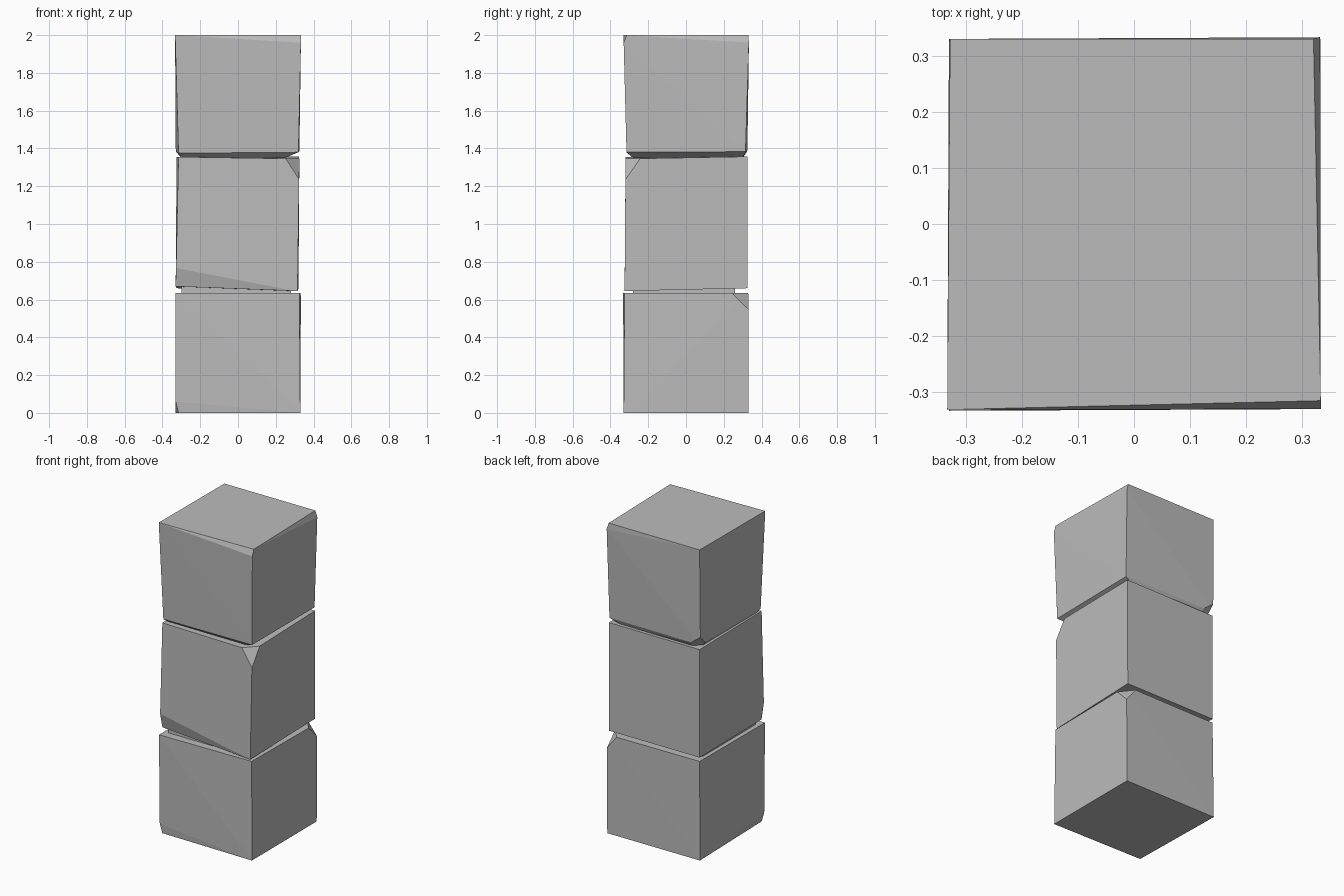
import bpy
import bmesh
from mathutils import Vector

cube = bpy.data.objects.get("Cube")
if cube:
    bpy.data.objects.remove(cube, do_unlink=True)

stone = bpy.data.materials.new("grey stone")
stone.use_nodes = True
grey = (0.5, 0.5, 0.5, 1)
stone.diffuse_color = grey
stone.node_tree.nodes["Principled BSDF"].inputs["Base Color"].default_value = grey


def ring(x0, x1, y0, y1, z):
    """Four corners of a level rectangle."""
    return [(x0, y0, z), (x1, y0, z), (x1, y1, z), (x0, y1, z)]


def block(name, points, chips=()):
    """Faceted stone from a convex hull, with corners sliced off by planes."""
    bm = bmesh.new()
    for p in points:
        bm.verts.new(p)
    hull = bmesh.ops.convex_hull(bm, input=bm.verts[:])
    loose = [v for v in bm.verts if not v.link_faces]
    bmesh.ops.delete(bm, geom=loose, context='VERTS')
    for a, b, c in chips:
        a, b, c = Vector(a), Vector(b), Vector(c)
        normal = (b - a).cross(c - a).normalized()
        # cut away the side that faces away from the stone's middle
        middle = sum((v.co for v in bm.verts), Vector()) / len(bm.verts)
        if normal.dot(middle - a) > 0:
            normal = -normal
        cut = bmesh.ops.bisect_plane(bm, geom=bm.verts[:] + bm.edges[:] + bm.faces[:],
                                     plane_co=a, plane_no=normal, clear_outer=True)
        rim = [e for e in cut["geom_cut"] if isinstance(e, bmesh.types.BMEdge)]
        bmesh.ops.contextual_create(bm, geom=rim)
    bmesh.ops.recalc_face_normals(bm, faces=bm.faces[:])
    mesh = bpy.data.meshes.new(name)
    bm.to_mesh(mesh)
    bm.free()
    mesh.materials.append(stone)
    obj = bpy.data.objects.new(name, mesh)
    bpy.context.collection.objects.link(obj)
    return obj


# Bottom stone, chipped at its back left top corner
block("bottom_stone",
      [(-.315, -.32, 0), (.33, -.33, 0), (.33, .33, 0), (-.33, .33, 0),
       (-.33, -.325, .06),
       (-.33, -.333, .635), (.325, -.325, .635), (.333, .33, .635), (-.325, .325, .635)],
      [[(.333, .24, .637), (.26, .333, .637), (.333, .333, .545)]])

# Lower joint
block("lower_joint", ring(-.3, .28, -.28, .26, .6) + ring(-.3, .28, -.28, .26, .7))

# Middle stone, chipped at its front left top corner and along its front bottom edge
block("middle_stone",
      [(-.33, -.325, .67), (.315, -.325, .645), (.32, .325, .66), (-.325, .325, .66),
       (-.315, -.32, 1.355), (.325, -.32, 1.345), (.322, .325, 1.357), (-.325, .325, 1.355)],
      [[(.25, -.32, 1.35), (.325, -.24, 1.35), (.32, -.325, 1.235)],
       [(-.33, -.325, .77), (.315, -.327, .65), (-.33, -.295, .66)]])

# Top stone with a tapered underside, chipped at its back right bottom corner
block("top_stone",
      ring(-.3, .25, -.28, .3, 1.35)
      + [(-.315, -.31, 1.375), (.32, -.315, 1.38), (.325, .315, 1.383), (-.33, .325, 1.385),
         (.333, -.33, 1.96), (.332, .333, 1.96),
         (-.333, -.331, 2), (.333, -.315, 2), (.32, .33, 2), (-.328, .33, 2)],
      [[(-.25, .33, 1.38), (-.33, .27, 1.38), (-.33, .33, 1.44)]])
